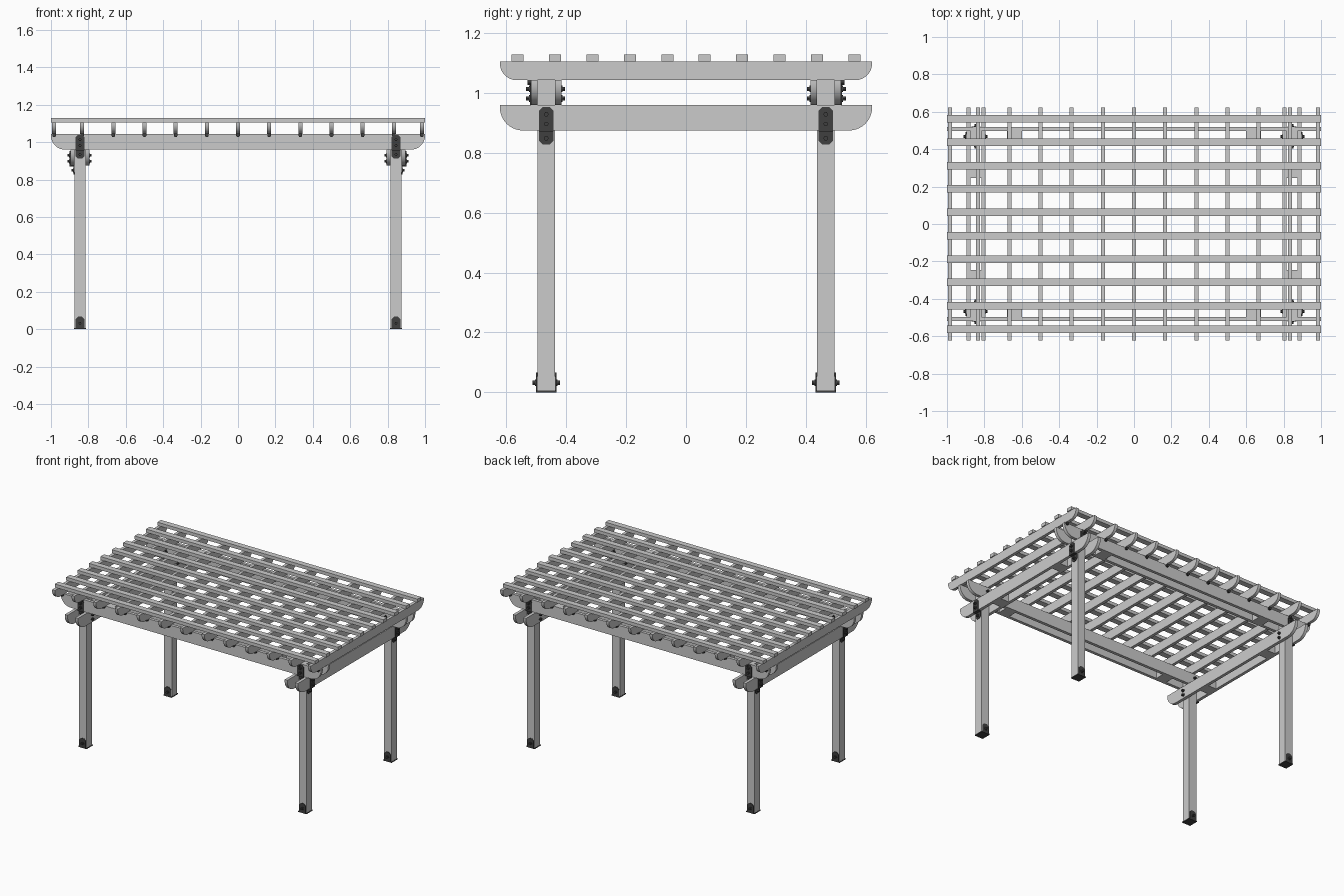
import bpy, bmesh, math

if "Cube" in bpy.data.objects:
    bpy.data.objects.remove(bpy.data.objects["Cube"])

PX, PY, HALF = 0.845, 0.467, 0.03      # post centre and half width
T = 0.021                              # plank thickness
LOW0, LOW1, UP1, RAF1, TOP = 0.875, 0.96, 1.043, 1.106, 1.129

dark = bpy.data.materials.new("dark_metal")
dark.diffuse_color = (0.05, 0.05, 0.05, 1)
dark.use_nodes = True
dark.node_tree.nodes["Principled BSDF"].inputs["Base Color"].default_value = dark.diffuse_color


def prism(name, pts, axis, a, b, mat=None, smooth=False):
    """Extrude a 2D outline along x (y,z points), y (x,z) or z (x,y)."""
    def place(p, d):
        return {"x": (d, p[0], p[1]), "y": (p[0], d, p[1]), "z": (p[0], p[1], d)}[axis]
    bm = bmesh.new()
    lo = [bm.verts.new(place(p, a)) for p in pts]
    hi = [bm.verts.new(place(p, b)) for p in pts]
    bm.faces.new(lo)
    bm.faces.new(hi)
    for i in range(len(pts)):
        j = (i + 1) % len(pts)
        bm.faces.new((lo[i], lo[j], hi[j], hi[i]))
    bmesh.ops.recalc_face_normals(bm, faces=bm.faces)
    me = bpy.data.meshes.new(name)
    bm.to_mesh(me)
    bm.free()
    ob = bpy.data.objects.new(name, me)
    bpy.context.collection.objects.link(ob)
    if mat:
        me.materials.append(mat)
    if smooth:
        bpy.ops.object.select_all(action="DESELECT")
        ob.select_set(True)
        bpy.context.view_layer.objects.active = ob
        bpy.ops.object.shade_smooth_by_angle(angle=math.radians(30))
    return ob


def box(name, x0, x1, y0, y1, z0, z1, mat=None):
    return prism(name, [(x0, y0), (x1, y0), (x1, y1), (x0, y1)], "z", z0, z1, mat)


def beam(name, axis, half, z0, z1, centre, lip):
    """Plank whose lower corners are rounded off at both ends."""
    r, n = (z1 - z0 - lip), 10
    arc = [(half - r + r * math.cos(t), z0 + r - r * math.sin(t))
           for t in (math.pi / 2 * i / n for i in range(n + 1))]
    right = [(half, z1)] + arc
    pts = right + [(-u, v) for u, v in reversed(right)]
    prism(name, pts, axis, centre - T / 2, centre + T / 2, smooth=True)


def bolt(name, axis, u, z, face, s):
    """Washer and hexagonal head standing out from a face in direction s."""
    for part, r, n, a, b in (("washer", 0.011, 16, 0, 0.003), ("head", 0.008, 6, 0.003, 0.012)):
        pts = [(u + r * math.cos(k * math.tau / n), z + r * math.sin(k * math.tau / n)) for k in range(n)]
        prism(f"{name}_{part}", pts, axis, face + s * a, face + s * b, dark)


def bracket(axis, u, post_c, s, zb):
    """Stepped plate: upper leaf on the beam, shelf below it, lower leaf on the post."""
    w, c, t = 0.025, 0.013, 0.004
    pf = post_c + s * HALF
    bf = pf + s * T
    top, bot = zb + 0.078, zb - 0.047
    prism("bracket_upper_leaf", [(u - w, zb - t), (u + w, zb - t), (u + w, top - c), (u + w - c, top),
                                 (u - w + c, top), (u - w, top - c)], axis, bf, bf + s * t, dark)
    prism("bracket_shelf", [(u - w, zb - t), (u + w, zb - t), (u + w, zb), (u - w, zb)],
          axis, pf, bf, dark)
    prism("bracket_lower_leaf", [(u - w, zb), (u + w, zb), (u + w, bot + c), (u + w - c, bot),
                                 (u - w + c, bot), (u - w, bot + c)], axis, pf, pf + s * t, dark)
    bolt("bracket_post_bolt", axis, u, zb - 0.026, pf + s * t, s)
    for dz in (0.022, 0.054):
        bolt("bracket_beam_bolt", axis, u, zb + dz, bf + s * t, s)
        bolt("inner_beam_bolt", axis, u, zb + dz, post_c - s * (HALF + T), -s)


for sx in (-1, 1):
    for sy in (-1, 1):
        x, y = sx * PX, sy * PY
        # posts with their base shoes
        box("post", x - HALF, x + HALF, y - HALF, y + HALF, 0.005, UP1)
        box("base_plate", x - 0.032, x + 0.032, y - 0.034, y + 0.034, 0, 0.006, dark)
        for s in (-1, 1):
            w, c, h = 0.025, 0.014, 0.067
            f = y + s * HALF
            prism("base_side_plate", [(x - w, 0), (x + w, 0), (x + w, h - c), (x + w - c, h),
                                      (x - w + c, h), (x - w, h - c)], "y", f, f + s * 0.004, dark)
            bolt("base_bolt", "y", x, 0.032, f + s * 0.004, s)
        # beam brackets on the outer faces
        bracket("x", y, x, sx, LOW0)
        bracket("y", x, y, sy, LOW1)
        # spacer blocks between the paired beams
        bx, by = sx * 0.64, sy * 0.287
        box("upper_spacer", bx - 0.04, bx + 0.04, y - HALF, y + HALF, LOW1, UP1)
        box("lower_spacer", x - HALF, x + HALF, by - 0.04, by + 0.04, LOW0, LOW1)

# paired beams, clasping the posts
for s in (-1, 1):
    for k in (-1, 1):
        off = k * (HALF + T / 2)
        beam("lower_side_beam", "x", 0.622, LOW0, LOW1, s * PX + off, 0.008)
        beam("upper_long_beam", "y", 1.0, LOW1, UP1, s * PY + off, 0.008)

# rafters and their small ties against the outer beams
for i in range(-6, 7):
    x = 0.983 * i / 6 if abs(i) == 6 else i / 6
    beam("rafter", "x", 0.622, UP1, RAF1, x, 0.006)
    for s in (-1, 1):
        f = s * (PY + HALF + T)
        prism("rafter_tie", [(x - 0.01, UP1 + 0.012), (x + 0.01, UP1 + 0.012), (x + 0.01, 1.034),
                             (x + 0.005, 1.027), (x - 0.005, 1.027), (x - 0.01, 1.034)],
              "y", f, f + s * 0.012, dark)

# roof slats
for i in range(10):
    y = -0.5625 + 0.125 * i
    box("roof_slat", -1, 1, y - 0.02, y + 0.02, RAF1, TOP)
